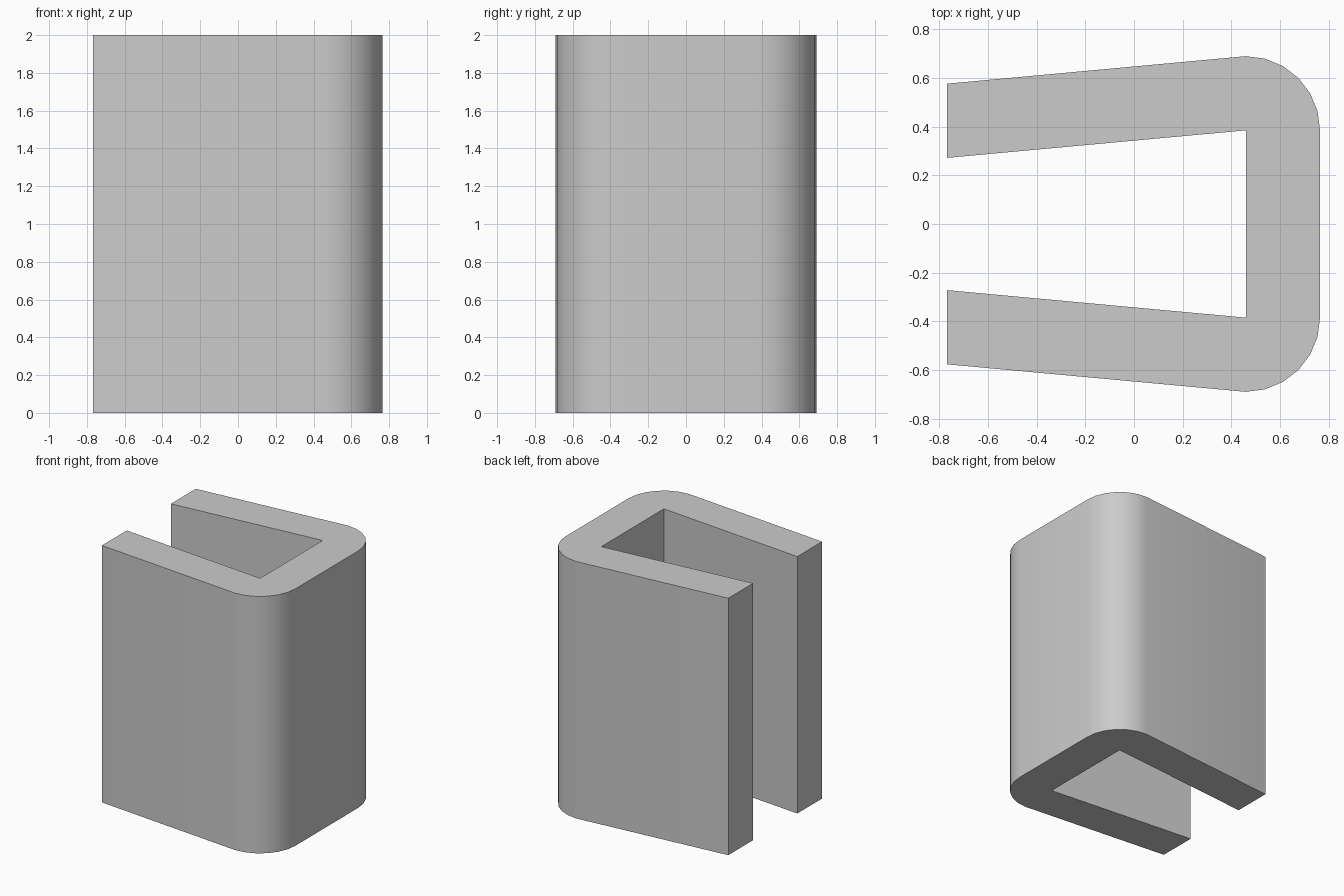
import bpy, bmesh, math

if "Cube" in bpy.data.objects:
    bpy.data.objects.remove(bpy.data.objects["Cube"])

HEIGHT = 2.0
WALL = 0.305                # wall thickness and outer corner radius
CORNER = (0.46, 0.385)      # inner corner, also the centre of the outer arc
TIP_X, TIP_Y = -0.768, 0.272  # inner edge of the open end

# Half of the channel outline: inner tip to inner corner is added afterwards
arc = [(CORNER[0] + WALL * math.cos(math.radians(a)),
        CORNER[1] + WALL * math.sin(math.radians(a))) for a in range(0, 91, 15)]
half = arc + [(TIP_X, TIP_Y + WALL), (TIP_X, TIP_Y), CORNER]
outline = half + [(x, -y) for x, y in reversed(half)]

# Extrude the outline upwards
bm = bmesh.new()
base = bm.faces.new([bm.verts.new((x, y, 0)) for x, y in outline])
top = bmesh.ops.extrude_face_region(bm, geom=[base], use_keep_orig=True)
bmesh.ops.translate(bm, vec=(0, 0, HEIGHT),
                    verts=[g for g in top["geom"] if isinstance(g, bmesh.types.BMVert)])
bmesh.ops.recalc_face_normals(bm, faces=bm.faces)
mesh = bpy.data.meshes.new("channel_clip")
bm.to_mesh(mesh)
bm.free()

clip = bpy.data.objects.new("channel_clip", mesh)
bpy.context.collection.objects.link(clip)

# Plain grey finish
grey = bpy.data.materials.new("light_grey")
grey.diffuse_color = (0.6, 0.6, 0.6, 1)
grey.use_nodes = True
grey.node_tree.nodes["Principled BSDF"].inputs["Base Color"].default_value = grey.diffuse_color
mesh.materials.append(grey)

# Smooth rounded corners, sharp rims
bpy.context.view_layer.objects.active = clip
clip.select_set(True)
bpy.ops.object.shade_smooth_by_angle(angle=math.radians(30))
